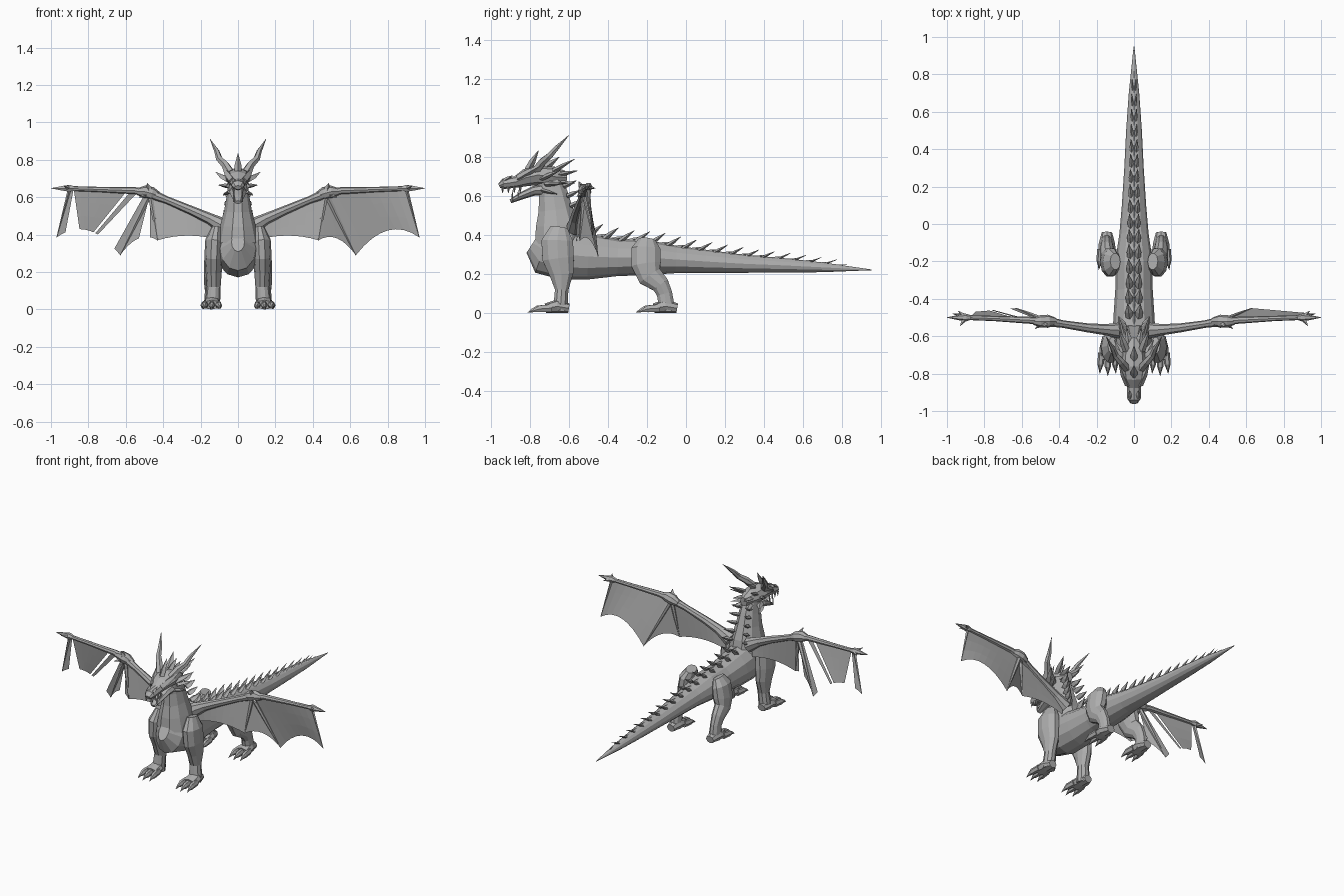
import bpy, bmesh, math
from mathutils import Vector

if "Cube" in bpy.data.objects:
    bpy.data.objects.remove(bpy.data.objects["Cube"])


def material(name, value):
    m = bpy.data.materials.new(name)
    m.use_nodes = True
    m.diffuse_color = (value, value, value, 1)
    m.node_tree.nodes["Principled BSDF"].inputs["Base Color"].default_value = (value, value, value, 1)
    return m


grey = material("stone grey", 0.42)
X, Y = Vector((1, 0, 0)), Vector((0, 1, 0))


def make(name, bm, mirror=False):
    bmesh.ops.recalc_face_normals(bm, faces=bm.faces)
    mesh = bpy.data.meshes.new(name)
    bm.to_mesh(mesh)
    bm.free()
    mesh.materials.append(grey)
    ob = bpy.data.objects.new(name, mesh)
    bpy.context.collection.objects.link(ob)
    if mirror:
        ob.modifiers.new("mirror", "MIRROR").use_mirror_merge = False
    return ob


def loft(bm, stations, sides=8, ref=X):
    """Skin elliptical rings (x, y, z, radius along ref, other radius) along a path."""
    pts = [Vector(s[:3]) for s in stations]
    rings = []
    for i, s in enumerate(stations):
        t = (pts[min(i + 1, len(pts) - 1)] - pts[max(i - 1, 0)]).normalized()
        u = (ref - t * ref.dot(t)).normalized()
        v = t.cross(u)
        ring = []
        for k in range(sides):
            a = math.tau * k / sides
            p = pts[i] + u * math.cos(a) * s[3] + v * math.sin(a) * s[-1]
            p.z = max(p.z, 0)
            ring.append(bm.verts.new(p))
        rings.append(ring)
    for a, b in zip(rings, rings[1:]):
        for k in range(sides):
            j = (k + 1) % sides
            bm.faces.new((a[k], a[j], b[j], b[k]))
    bm.faces.new(rings[0])
    bm.faces.new(rings[-1])


def spike(bm, base, tip, r, flat=1.0, ref=X):
    base, tip = Vector(base), Vector(tip)
    mid = base.lerp(tip, 0.4)
    loft(bm, [(*base, r * 0.8, r * 0.8 * flat), (*mid, r * 0.8, r * 0.75 * flat),
              (*tip, 0.001, 0.001)], 4, ref)


def part(name, stations, sides=8, ref=X, mirror=False):
    bm = bmesh.new()
    loft(bm, stations, sides, ref)
    return make(name, bm, mirror)


# Torso running into the tail: y, z, half width, half height
trunk = [(-.785, .36, .035, .06), (-.73, .325, .095, .125), (-.62, .30, .115, .13),
         (-.5, .29, .11, .118), (-.35, .285, .10, .095), (-.2, .285, .10, .09),
         (-.05, .275, .078, .07), (.1, .265, .065, .06), (.3, .253, .052, .046),
         (.5, .245, .042, .037), (.7, .235, .028, .025), (.95, .222, .002, .002)]
part("body_and_tail", [(0, *s) for s in trunk], 12)


def back_height(y):
    for a, b in zip(trunk, trunk[1:]):
        if a[0] <= y <= b[0]:
            f = (y - a[0]) / (b[0] - a[0])
            return (a[1] + a[3]) * (1 - f) + (b[1] + b[3]) * f
    return trunk[-1][1]


# Neck
part("neck", [(0, -.655, .36, .115, .125), (0, -.66, .45, .095, .115), (0, -.668, .53, .074, .093),
              (0, -.68, .61, .06, .078), (0, -.70, .69, .05, .065)], 10)

# Skull and jaw
part("skull", [(0, -.61, .695, .025, .03), (0, -.68, .70, .06, .052), (0, -.76, .708, .07, .052),
               (0, -.82, .695, .058, .045), (0, -.87, .673, .038, .03), (0, -.935, .663, .036, .027),
               (0, -.957, .652, .02, .012)], 8)
part("lower_jaw", [(0, -.69, .635, .05, .035), (0, -.78, .627, .045, .025), (0, -.85, .598, .032, .018),
                   (0, -.90, .573, .016, .01)], 8)

bm = bmesh.new()
for y in (-.94, -.91, -.88, -.85):
    spike(bm, (.024, y, .648), (.022, y, .615), .008)
for y in (-.89, -.86, -.83):
    spike(bm, (.022, y, .59 - (y + .86) * -.5), (.022, y, .63), .006)
make("teeth", bm, True)

# Brows, nostrils and face spines
bm = bmesh.new()
spike(bm, (.03, -.86, .69), (.085, -.73, .765), .024)
spike(bm, (.02, -.93, .68), (.025, -.89, .705), .014)
make("brows_and_nostrils", bm, True)

bm = bmesh.new()
for base, tip, r in (((.05, -.74, .69), (.12, -.64, .735), .026),
                     ((.05, -.72, .66), (.105, -.62, .665), .024),
                     ((.045, -.74, .63), (.08, -.66, .61), .02),
                     ((.04, -.68, .73), (.08, -.57, .79), .024),
                     ((.025, -.65, .71), (.04, -.555, .73), .024),
                     ((.03, -.64, .67), (.05, -.57, .665), .022)):
    spike(bm, base, tip, r, .6)
make("face_spines", bm, True)

bm = bmesh.new()
spike(bm, (0, -.81, .735), (0, -.755, .835), .022)
spike(bm, (0, -.73, .74), (0, -.65, .80), .022)
make("crest", bm)

# Horns
part("horn", [(.04, -.77, .73, .024), (.07, -.735, .775, .022), (.10, -.70, .805, .018),
              (.113, -.665, .845, .014), (.15, -.60, .912, .001)], 6, X, True)

# Paired spines down the neck, back and tail
bm = bmesh.new()
for i in range(5):
    z = .65 - .05 * i
    y = -.61 + .017 * i
    spike(bm, (.035 + .005 * i, y - .015, z), (.055 + .007 * i, y + .05, z + .03), .026, .6)
for i in range(16):
    y, k = -.5 + i * .08, 1 - i / 22
    z = back_height(y)
    spike(bm, (.024 * k, y, z - .012), (.034 * k, y + .075, z + .048 * k), .025 * k, .7)
make("back_spines", bm, True)

bm = bmesh.new()
for i in range(17):
    y, k = -.54 + i * .08, 1 - i / 24
    spike(bm, (0, y, back_height(y) - .01), (0, y + .085, back_height(y + .085) + .02 * k), .014 * k)
make("back_ridge", bm)

# Legs
part("front_leg", [(.115, -.65, .44, .025, .045), (.125, -.66, .37, .05, .085),
                   (.13, -.655, .28, .05, .085), (.13, -.638, .2, .043, .065),
                   (.13, -.637, .12, .037, .036), (.135, -.642, .05, .04, .038),
                   (.135, -.645, .01, .04, .038)], 10, X, True)
part("hind_leg", [(.10, -.2, .375, .03, .045), (.12, -.205, .33, .048, .077),
                  (.13, -.205, .25, .052, .08), (.14, -.185, .19, .043, .066),
                  (.145, -.13, .145, .037, .048), (.145, -.11, .1, .032, .042),
                  (.145, -.1, .04, .035, .042), (.145, -.1, .01, .035, .04)], 10, X, True)


def foot(name, x, dy):
    bm = bmesh.new()
    loft(bm, [(x, -.60 + dy, .025, .028, .025), (x, -.66 + dy, .035, .044, .036),
              (x, -.72 + dy, .025, .048, .025)], 8)
    for k in (-1, 0, 1):
        cx, reach = x + k * .033, -.012 * (k == 0)
        loft(bm, [(cx, -.69 + dy, .026, .019, .022), (cx + k * .006, -.75 + dy + reach, .022, .017, .02),
                  (cx + k * .008, -.775 + dy + reach, .015, .008, .01),
                  (cx + k * .01, -.80 + dy + reach, .003, .001, .001)], 6)
    make(name, bm, True)


foot("front_foot", .14, 0)
foot("hind_foot", .145, .555)

# Wing bones
elbow, wrist = (.47, -.52, .62), (.9, -.5, .647)
finger_tips = ((.43, -.545, .37), (.63, -.45, .29))
bm = bmesh.new()
loft(bm, [(.07, -.57, .44, .045), (.15, -.565, .485, .03), (.25, -.555, .53, .024),
          (.38, -.535, .585, .02), (*elbow, .027)], 8, Y)
loft(bm, [(.42, -.52, .605, .02), (.46, -.52, .62, .035), (.5, -.52, .63, .033), (.54, -.52, .63, .018)], 8, Y)
loft(bm, [(*elbow, .024), (.55, -.515, .635, .019), (.75, -.505, .642, .014), (*wrist, .013)], 8, Y)
loft(bm, [(.87, -.5, .646, .012), (.9, -.5, .648, .021), (.93, -.5, .648, .016), (1, -.5, .648, .001)], 6, Y)
for tip in ((.93, -.545, .66), (.94, -.465, .64)):
    spike(bm, wrist, tip, .014, 1, Y)
spike(bm, elbow, (.485, -.55, .675), .026)
spike(bm, elbow, (.53, -.56, .6), .018, 1, Y)
for tip in finger_tips:
    loft(bm, [(*elbow, .016), (*Vector(elbow).lerp(Vector(tip), .5), .011), (*tip, .002)], 6, Y)
loft(bm, [(*wrist, .009), (.97, -.48, .385, .001)], 4, Y)
make("wing_bones", bm, True)


def membrane(bm, side, top, bottom, arch, t_top=(0, 1), t_bot=(0, 1), cols=8):
    """Sheet hung between a bone and a scalloped lower edge; the ranges cut a shred."""
    rows = []
    for i in range(cols + 1):
        f = i / cols
        a = t_top[0] + (t_top[1] - t_top[0]) * f
        b = t_bot[0] + (t_bot[1] - t_bot[0]) * f
        p = Vector(top[0]).lerp(Vector(top[1]), a)
        q = Vector(bottom[0]).lerp(Vector(bottom[1]), b)
        q.z += arch * 4 * b * (1 - b)
        col = [p.lerp(q, h / 3) for h in range(4)]
        rows.append([bm.verts.new((c.x * side, c.y, c.z)) for c in col])
    for c, d in zip(rows, rows[1:]):
        for h in range(3):
            bm.faces.new((c[h], c[h + 1], d[h + 1], d[h]))
    bmesh.ops.remove_doubles(bm, verts=bm.verts, dist=.0005)


inner = (((.09, -.565, .455), elbow), ((.1, -.56, .37), finger_tips[0]), .025)
middle = ((elbow, elbow), finger_tips, .05)
outer = ((elbow, wrist), (finger_tips[1], (.97, -.48, .385)), .085)

# Whole left membrane
bm = bmesh.new()
for sheet in (inner, middle, outer):
    membrane(bm, 1, *sheet)
make("left_wing_membrane", bm)

# Torn right membrane
bm = bmesh.new()
membrane(bm, -1, *inner)
membrane(bm, -1, *middle, t_bot=(.5, 1))
membrane(bm, -1, *middle, t_bot=(0, .2))
for t_top, t_bot in (((0, .06), (0, .09)), ((.16, .25), (.35, .39)),
                     ((.3, .95), (.42, .64)), ((.95, 1), (.86, 1))):
    membrane(bm, -1, *outer, t_top, t_bot)
make("right_wing_membrane", bm)
